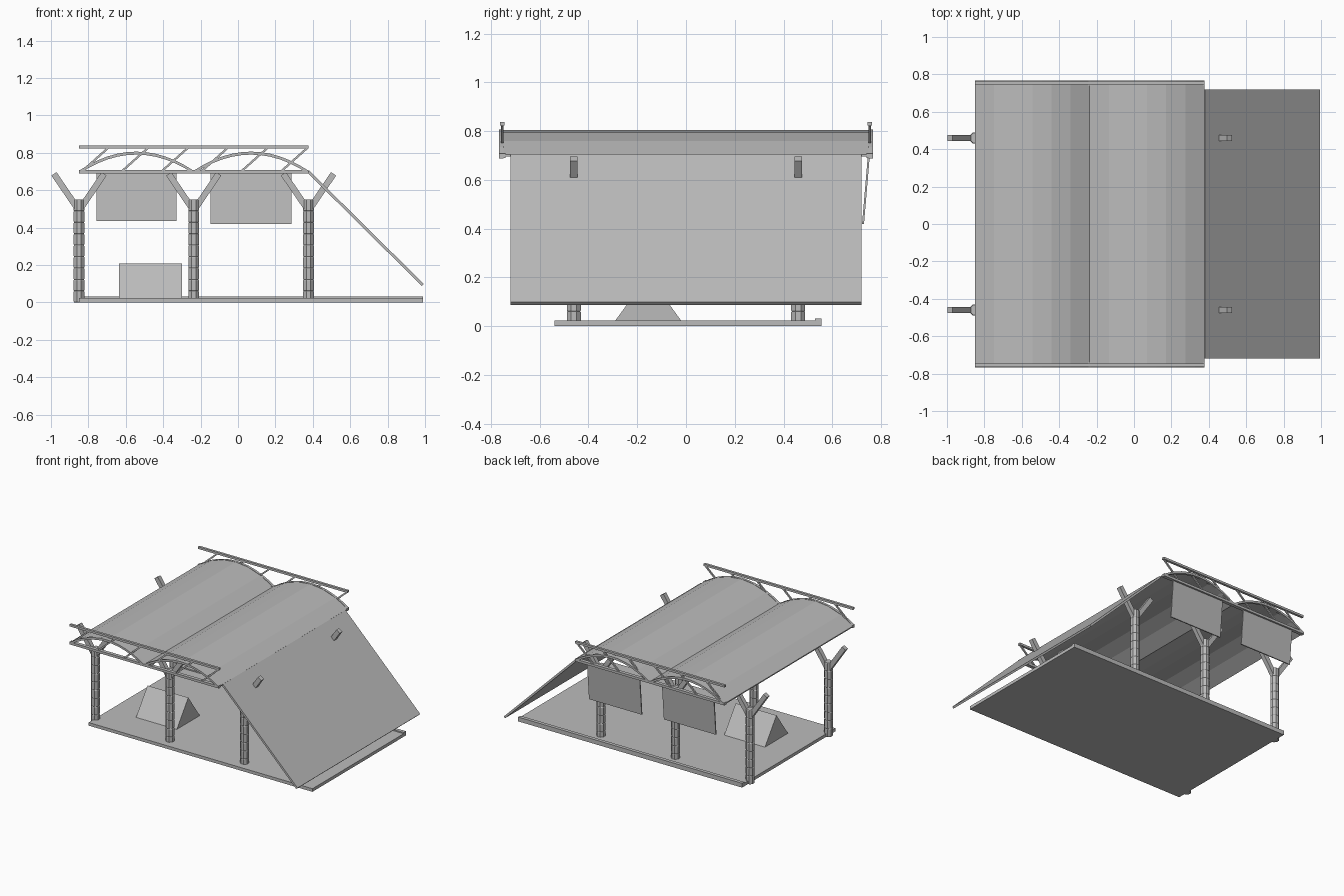
import bpy, bmesh, math
from mathutils import Vector

if "Cube" in bpy.data.objects:
    bpy.data.objects.remove(bpy.data.objects["Cube"])

mat = bpy.data.materials.new("plain grey")
mat.diffuse_color = (0.5, 0.5, 0.5, 1)
mat.use_nodes = True
mat.node_tree.nodes["Principled BSDF"].inputs["Base Color"].default_value = mat.diffuse_color


def make(name, bm):
    bmesh.ops.recalc_face_normals(bm, faces=bm.faces[:])
    me = bpy.data.meshes.new(name)
    bm.to_mesh(me)
    bm.free()
    me.materials.append(mat)
    ob = bpy.data.objects.new(name, me)
    bpy.context.collection.objects.link(ob)
    return ob


def prism(name, outline, y0, y1):
    """Extrude an outline in the x-z plane along y."""
    bm = bmesh.new()
    f = bm.faces.new([bm.verts.new((x, y0, z)) for x, z in outline])
    ext = bmesh.ops.extrude_face_region(bm, geom=[f])
    verts = [v for v in ext["geom"] if isinstance(v, bmesh.types.BMVert)]
    bmesh.ops.translate(bm, verts=verts, vec=(0, y1 - y0, 0))
    return make(name, bm)


def box(name, x0, x1, y0, y1, z0, z1):
    return prism(name, [(x0, z0), (x1, z0), (x1, z1), (x0, z1)], y0, y1)


def bar(name, a, b, w, y0, y1):
    """Straight bar of width w between two x-z points."""
    a, b = Vector(a), Vector(b)
    d = (b - a).normalized() * w / 2
    n = Vector((-d.y, d.x))
    return prism(name, [a + n, b + n, b - n, a - n], y0, y1)


def arch(x0, x1, base, rise, steps=6):
    return [(x0 + (x1 - x0) * i / steps,
             base + rise * (1 - (2 * i / steps - 1) ** 2)) for i in range(steps + 1)]


# Floor with a raised strip along the back edge
box("floor", -0.85, 0.99, -0.54, 0.53, 0, 0.023)
box("floor_back_edge", -0.85, 0.99, 0.53, 0.556, 0, 0.032)

POSTS = (-0.85, -0.237, 0.377)
ROWS = (-0.46, 0.46)
SEGMENTS = 9
SEG = 0.55 / SEGMENTS

# Segmented eight-sided posts with forked arms
for x in POSTS:
    for y in ROWS:
        bm = bmesh.new()
        rings = []
        for i in range(SEGMENTS):
            for z, r in ((i * SEG, 0.028), (i * SEG + 0.004, 0.031),
                         ((i + 1) * SEG - 0.004, 0.031)):
                rings.append((z, r))
        rings.append((0.55, 0.028))
        loops = [[bm.verts.new((x + r * math.cos((k + 0.5) * math.pi / 4),
                                y + r * math.sin((k + 0.5) * math.pi / 4), z))
                  for k in range(8)] for z, r in rings]
        for lo, hi in zip(loops, loops[1:]):
            for k in range(8):
                bm.faces.new((lo[k], lo[(k + 1) % 8], hi[(k + 1) % 8], hi[k]))
        bm.faces.new(loops[0])
        bm.faces.new(loops[-1])
        make("post", bm)
        for s in (-1, 1):
            bar("post_arm", (x + s * 0.01, 0.505), (x + s * 0.134, 0.687),
                0.033, y - 0.016, y + 0.016)

# Twin vaulted roof sheets with end ribs
for x0, x1 in zip(POSTS, POSTS[1:]):
    top = arch(x0, x1, 0.703, 0.102)
    low = arch(x0, x1, 0.695, 0.102)
    prism("roof_vault", top + low[::-1], -0.76, 0.76)
    top = arch(x0, x1, 0.704, 0.102, 12)
    low = arch(x0, x1, 0.688, 0.102, 12)
    for s in (-1, 1):
        prism("roof_rib", top + low[::-1], s * 0.748, s * 0.766)

# End trusses: bottom chord, top rail and leaning struts
for s in (-1, 1):
    box("bottom_chord", -0.85, 0.377, s * 0.74, s * 0.766, 0.69, 0.708)
    box("top_rail", -0.85, 0.377, s * 0.745, s * 0.763, 0.822, 0.838)
    for i in range(6):
        x = -0.835 + i * 0.213
        bar("truss_strut", (x, 0.70), (x + 0.14, 0.825), 0.011, s * 0.748, s * 0.758)

# Sloping side sheet
bar("slope_panel", (0.375, 0.70), (0.988, 0.093), 0.015, -0.72, 0.72)

# Hanging panels at the back, leaning slightly inward
for x0, x1, z in ((-0.757, -0.33, 0.435), (-0.147, 0.286, 0.42)):
    ob = box("hanging_panel", x0, x1, 0.722, 0.73, z, 0.695)
    for v in ob.data.vertices:
        v.co.y += (v.co.z - 0.42) * 0.085

# Small tent on the floor
bm = bmesh.new()
ends = [[bm.verts.new((x, y, z)) for y, z in ((-0.29, 0.023), (-0.02, 0.023), (-0.155, 0.208))]
        for x in (-0.635, -0.30)]
for e in ends:
    bm.faces.new(e)
for k in range(3):
    j = (k + 1) % 3
    bm.faces.new((ends[0][k], ends[0][j], ends[1][j], ends[1][k]))
make("tent", bm)
